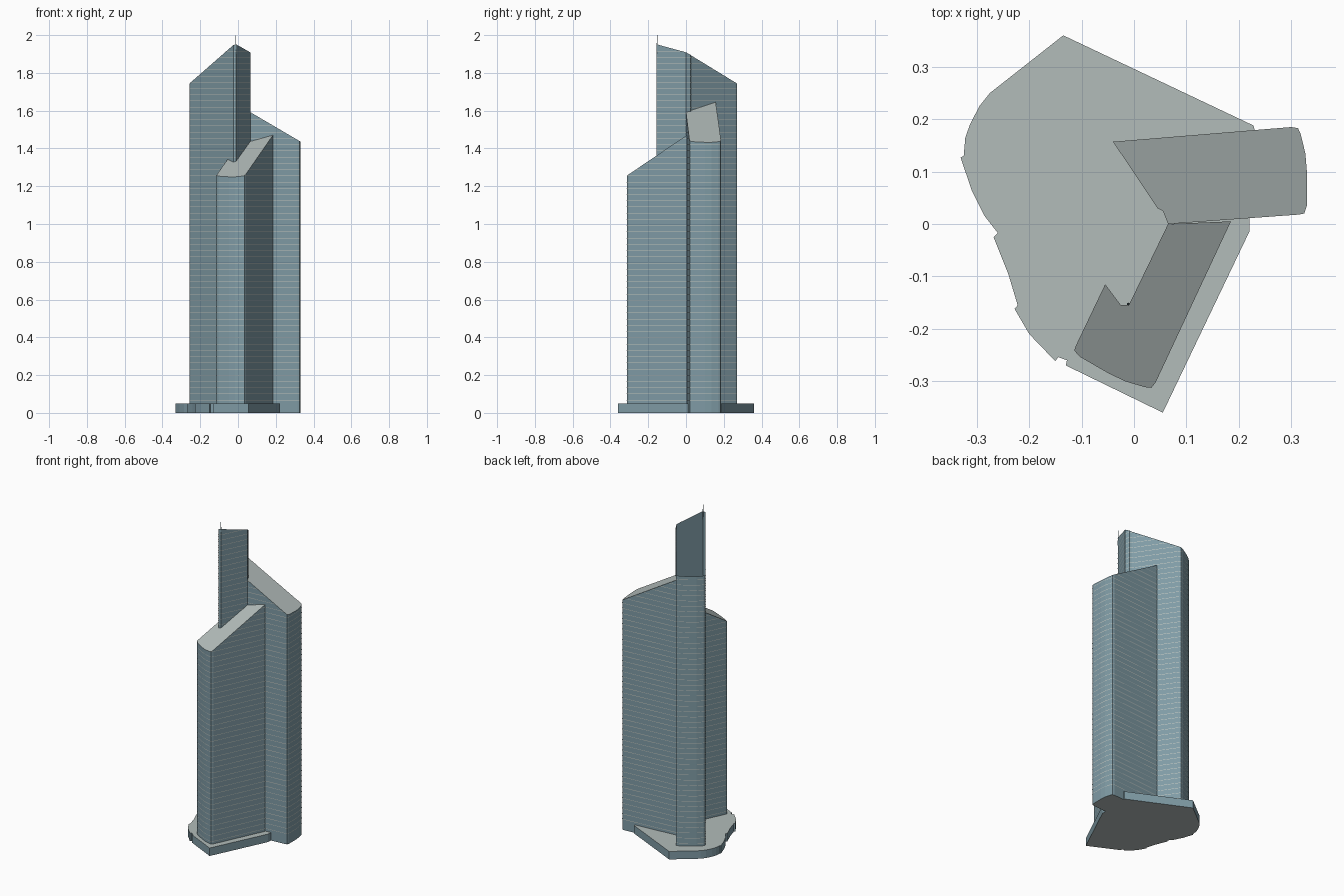
import bpy, bmesh, math
from mathutils import Vector, Matrix

if "Cube" in bpy.data.objects:
    bpy.data.objects.remove(bpy.data.objects["Cube"])

CENTRE = Vector((0.03, 0.016))      # axis of the three-winged plan
FLOOR = 0.033                       # storey height
BAND = 0.0026                       # thickness of the floor lines


def material(name, colour):
    m = bpy.data.materials.new(name)
    m.diffuse_color = (*colour, 1)
    m.use_nodes = True
    m.node_tree.nodes["Principled BSDF"].inputs["Base Color"].default_value = m.diffuse_color
    return m


GLASS = material("blue_grey_glass", (0.215, 0.33, 0.38))
ROOF = material("pale_grey_roof", (0.445, 0.503, 0.49))
LINE = material("light_floor_line", (0.56, 0.58, 0.53))


def finish(name, bm, *mats):
    me = bpy.data.meshes.new(name)
    bm.to_mesh(me)
    bm.free()
    for m in mats:
        me.materials.append(m)
    ob = bpy.data.objects.new(name, me)
    bpy.context.collection.objects.link(ob)
    return ob


def prism(name, pts, top, roof=True, floor=True):
    """Vertical walls over an anticlockwise plan, cut off by the height function top."""
    bm = bmesh.new()
    lo = [bm.verts.new((x, y, 0)) for x, y in pts]
    hi = [bm.verts.new((x, y, top(x, y))) for x, y in pts]
    n = len(pts)
    for i in range(n):
        j = (i + 1) % n
        bm.faces.new((lo[i], lo[j], hi[j], hi[i]))
    caps = []
    if roof:
        caps.append(bm.faces.new(hi))
    if floor:
        caps.append(bm.faces.new(lo[::-1]))
    for f in caps:
        f.material_index = 1
    return finish(name, bm, GLASS, ROOF)


def floor_lines(name, pts, direction, height, slope):
    """Thin strips around the walls at every storey, trimmed by the sloping roof."""
    bm = bmesh.new()
    for i, p in enumerate(pts):
        a, b = Vector(p), Vector(pts[(i + 1) % len(pts)])
        e = (b - a).normalized()
        off = Vector((e.y, -e.x)) * 0.0012
        a, b = a + off, b + off
        for k in range(2, int(height / FLOOR) + 6):
            z = k * FLOOR
            bm.faces.new([bm.verts.new(c) for c in (
                (a.x, a.y, z), (b.x, b.y, z),
                (b.x, b.y, z + BAND), (a.x, a.y, z + BAND))])
    bmesh.ops.bisect_plane(
        bm, geom=bm.verts[:] + bm.edges[:] + bm.faces[:],
        plane_co=(0, 0, height),
        plane_no=(slope * direction.x, slope * direction.y, 1), clear_outer=True)
    finish(name, bm, LINE)


# Rounded wing tip, shared by all wings through rotation
TIP = [(0.315, 0.018), (0.325, 0.02), (0.33, 0.035), (0.33, 0.10),
       (0.327, 0.135), (0.318, 0.172), (0.313, 0.183), (0.30, 0.185)]


def wing(name, turn, inner, height, slope, roof=True):
    rot = Matrix.Rotation(math.radians(turn), 2)
    tip = [tuple(rot @ (Vector(p) - CENTRE) + CENTRE) for p in TIP]
    pts = inner + tip
    ang = math.radians(5 + turn)
    d = Vector((math.cos(ang), math.sin(ang)))
    prism(name, pts, lambda x, y: height - slope * (x * d.x + y * d.y), roof, roof)
    floor_lines(name + "_floor_lines", pts, d, height, slope)


# Three wings; the tallest is an open-topped shell
wing("right_wing", 0,
     [(-0.04, 0.157), (0.045, 0.03), (0.055, 0.025), (0.065, 0.0)], 1.63, 0.585)
wing("tall_wing", 120,
     [(-0.025, -0.155), (-0.01, -0.155), (0.065, 0.0), (0.055, 0.025), (0.045, 0.03)],
     1.89, 0.504, roof=False)
wing("front_wing", 240,
     [(0.185, 0.005), (0.065, 0.0), (-0.01, -0.155), (-0.025, -0.155), (-0.055, -0.115)],
     1.42, 0.61)

# Podium with a curved, stepped left side
PODIUM = [(0.055, -0.36), (0.22, -0.015), (0.22, 0.01), (0.23, 0.18), (0.228, 0.188),
          (-0.135, 0.36), (-0.275, 0.25), (-0.295, 0.225), (-0.313, 0.19),
          (-0.322, 0.165), (-0.325, 0.13), (-0.331, 0.127), (-0.31, 0.065),
          (-0.285, 0.015), (-0.26, -0.017), (-0.268, -0.025), (-0.24, -0.095),
          (-0.222, -0.155), (-0.228, -0.162), (-0.2, -0.21), (-0.15, -0.262),
          (-0.145, -0.254), (-0.128, -0.26), (-0.13, -0.27)]
prism("podium", PODIUM, lambda x, y: 0.05)

# Thin mast on the highest corner
bm = bmesh.new()
bmesh.ops.create_cone(bm, cap_ends=True, segments=6, radius1=0.003, radius2=0.001,
                      depth=0.1, matrix=Matrix.Translation((-0.011, -0.153, 1.95)))
finish("mast", bm, GLASS)
